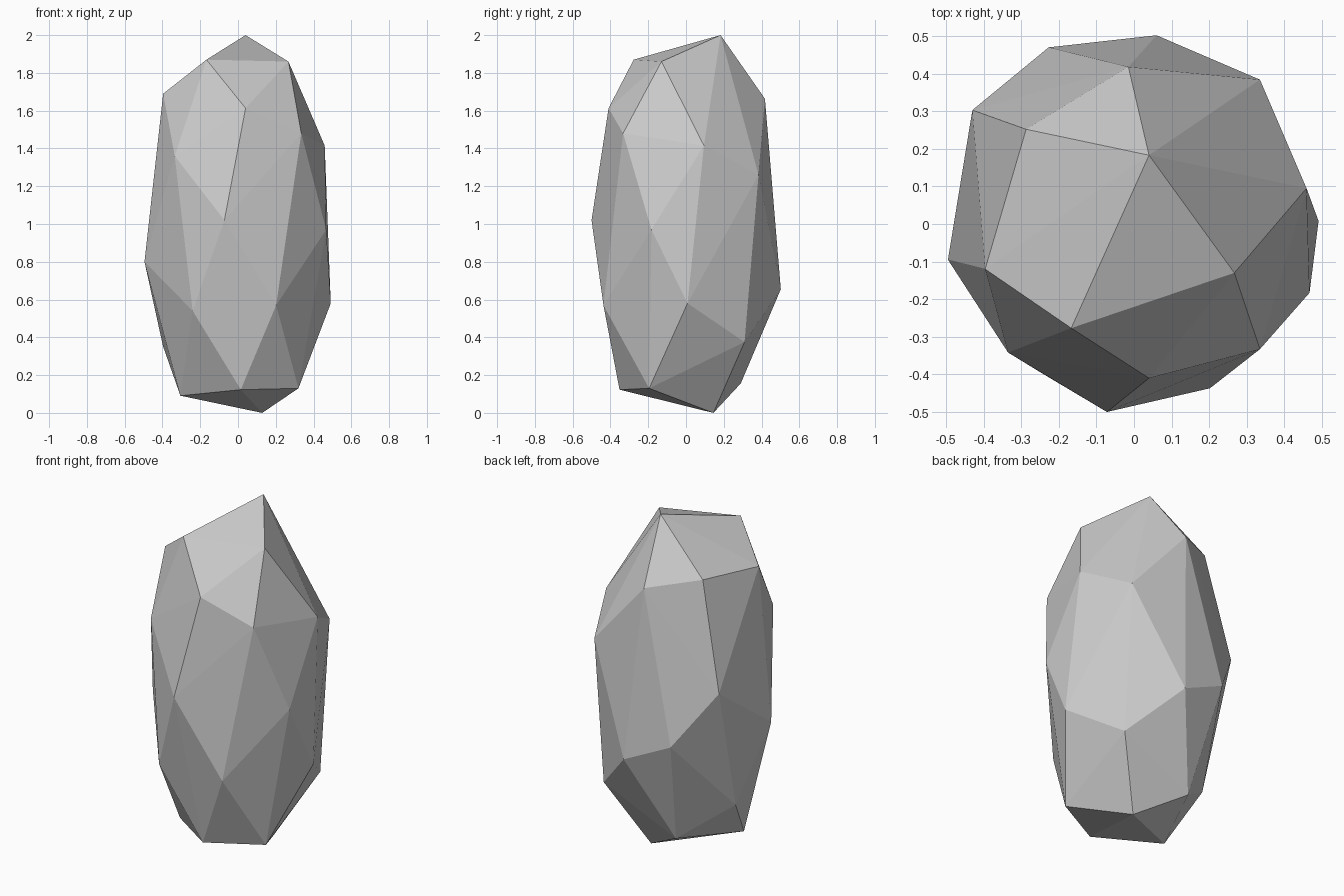
import bpy, bmesh

# Corner points of the faceted stone, grouped in rings from crown to base
crown = [(0.04, 0.183, 2.0), (-0.167, -0.277, 1.87), (0.267, -0.13, 1.86),
         (-0.396, -0.12, 1.69), (-0.287, 0.252, 1.722), (-0.015, 0.418, 1.663),
         (0.04, -0.41, 1.613)]
shoulder = [(0.459, 0.095, 1.415), (0.335, -0.333, 1.48), (-0.335, -0.342, 1.36),
            (0.335, 0.384, 1.26)]
waist = [(-0.072, -0.5, 1.02), (-0.43, 0.303, 1.10), (0.467, -0.183, 0.97),
         (-0.495, -0.095, 0.80), (-0.227, 0.47, 0.79)]
lower = [(0.06, 0.502, 0.655), (0.491, 0.008, 0.58), (0.202, -0.437, 0.57),
         (-0.24, -0.40, 0.54), (0.325, 0.31, 0.375), (-0.397, 0.10, 0.353)]
base = [(-0.137, 0.29, 0.156), (0.32, -0.195, 0.13), (0.015, -0.352, 0.123),
        (-0.305, -0.11, 0.091), (0.128, 0.145, 0.0)]

# Wrap the points in a convex shell with flat facets
bm = bmesh.new()
for p in crown + shoulder + waist + lower + base:
    bm.verts.new(p)
bmesh.ops.convex_hull(bm, input=bm.verts[:])
bmesh.ops.recalc_face_normals(bm, faces=bm.faces[:])

mesh = bpy.data.meshes.new("stone")
bm.to_mesh(mesh)
bm.free()
stone = bpy.data.objects.new("stone", mesh)
bpy.context.collection.objects.link(stone)
